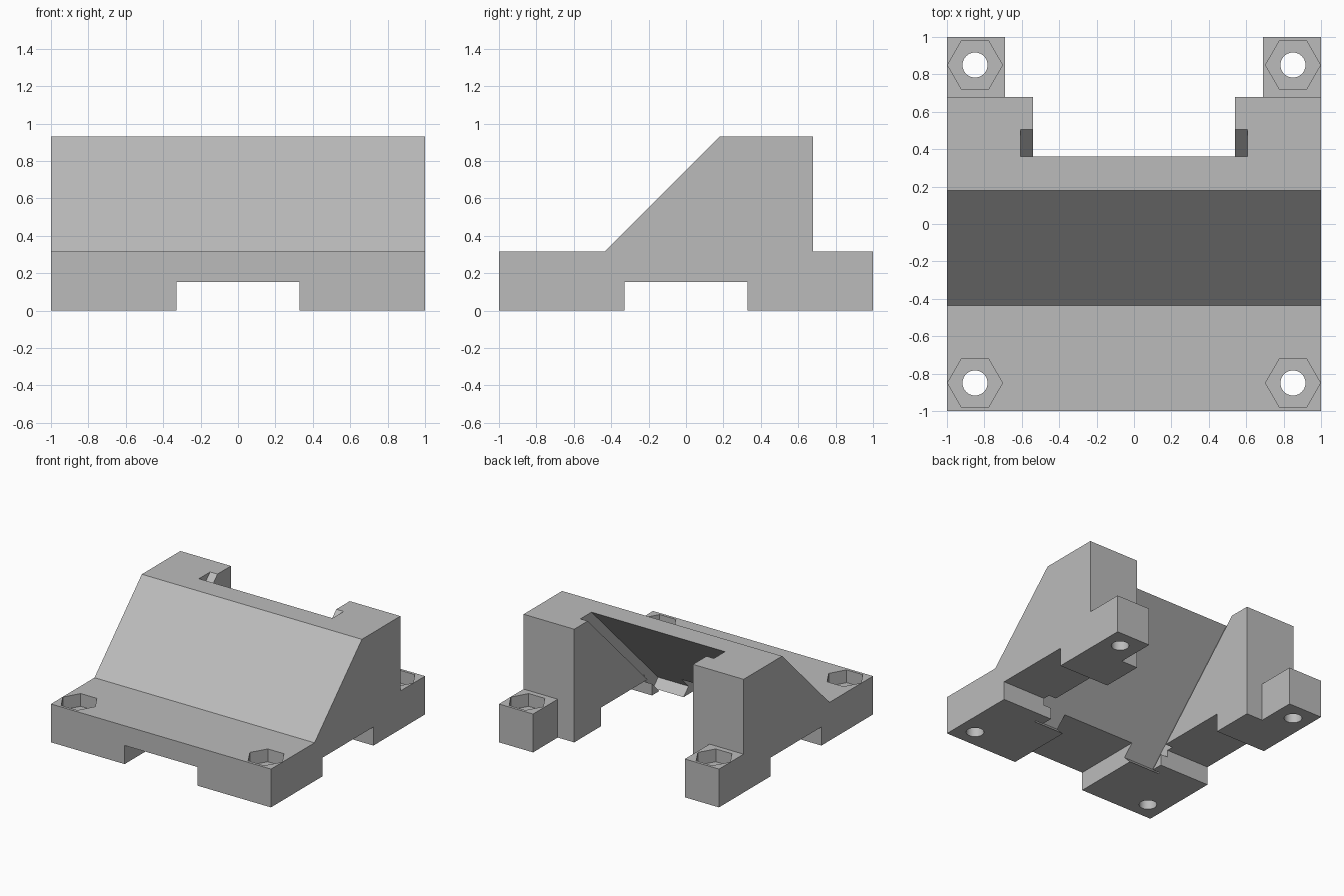
import bpy
import bmesh
import math

if "Cube" in bpy.data.objects:
    bpy.data.objects.remove(bpy.data.objects["Cube"], do_unlink=True)

grey = bpy.data.materials.new("plain_grey")
grey.use_nodes = True
grey.diffuse_color = (0.5, 0.5, 0.5, 1)
grey.node_tree.nodes["Principled BSDF"].inputs["Base Color"].default_value = (0.5, 0.5, 0.5, 1)


def prism(name, points, depth):
    """Extrude a closed outline of 3D points along a depth vector."""
    bm = bmesh.new()
    face = bm.faces.new([bm.verts.new(p) for p in points])
    grown = bmesh.ops.extrude_face_region(bm, geom=[face])["geom"]
    verts = [g for g in grown if isinstance(g, bmesh.types.BMVert)]
    bmesh.ops.translate(bm, verts=verts, vec=depth)
    bmesh.ops.recalc_face_normals(bm, faces=bm.faces)
    mesh = bpy.data.meshes.new(name)
    bm.to_mesh(mesh)
    bm.free()
    mesh.materials.append(grey)
    obj = bpy.data.objects.new(name, mesh)
    bpy.context.collection.objects.link(obj)
    return obj


def side_prism(name, profile, half):
    """Side profile (y, z) spanning x from -half to half."""
    return prism(name, [(-half, y, z) for y, z in profile], (2 * half, 0, 0))


def rect(y0, y1, z0, z1):
    return [(y0, z0), (y1, z0), (y1, z1), (y0, z1)]


def column(name, x, y, radius, sides, z0, z1):
    ring = [math.tau * i / sides for i in range(sides)]
    return prism(name, [(x + radius * math.cos(a), y + radius * math.sin(a), z0) for a in ring],
                 (0, 0, z1 - z0))


# Wedge-shaped body with low front and rear ledges
body = side_prism("wedge_bracket", [(-1, 0), (1, 0), (1, 0.315), (0.68, 0.315), (0.68, 0.93),
                                    (0.18, 0.93), (-0.435, 0.315), (-1, 0.315)], 1)

cutters = [
    # Crossing channels under the base
    side_prism("cross_channel", rect(-0.33, 0.33, -0.2, 0.153), 1.2),
    side_prism("long_channel", rect(-1.2, 1.2, -0.2, 0.153), 0.33),
    # Gap between the rear feet
    side_prism("rear_gap", rect(0.68, 1.2, -0.2, 1.2), 0.69),
    # Open cavity beneath the slope
    side_prism("cavity", [(0.66, 1.23), (-0.505, 0.065), (-0.4325, -0.0075), (-0.4325, -0.2),
                          (1.3, -0.2), (1.3, 1.23)], 0.54),
    # Wider slanted slot that grooves the cavity walls
    side_prism("panel_slot", [(0.66, 1.23), (-0.505, 0.065), (-0.4325, -0.0075),
                              (0.805, 1.23)], 0.607),
]

# Bolt holes with hexagonal nut pockets at each corner
for x in (-0.85, 0.85):
    for y in (-0.85, 0.85):
        cutters.append(column("bolt_hole", x, y, 0.067, 32, -0.2, 0.5))
        cutters.append(column("nut_pocket", x, y, 0.147, 6, 0.21, 0.5))

for cutter in cutters:
    cutter.hide_render = True
    mod = body.modifiers.new(cutter.name, "BOOLEAN")
    mod.operation = "DIFFERENCE"
    mod.solver = "EXACT"
    mod.object = cutter

# Bake the cuts and discard the cutters
bpy.context.view_layer.update()
graph = bpy.context.evaluated_depsgraph_get()
baked = bpy.data.meshes.new_from_object(body.evaluated_get(graph))
body.modifiers.clear()
body.data = baked
for cutter in cutters:
    bpy.data.objects.remove(cutter, do_unlink=True)

# Smooth only the round bolt holes
bpy.context.view_layer.objects.active = body
body.select_set(True)
bpy.ops.object.shade_smooth_by_angle(angle=math.radians(30))
